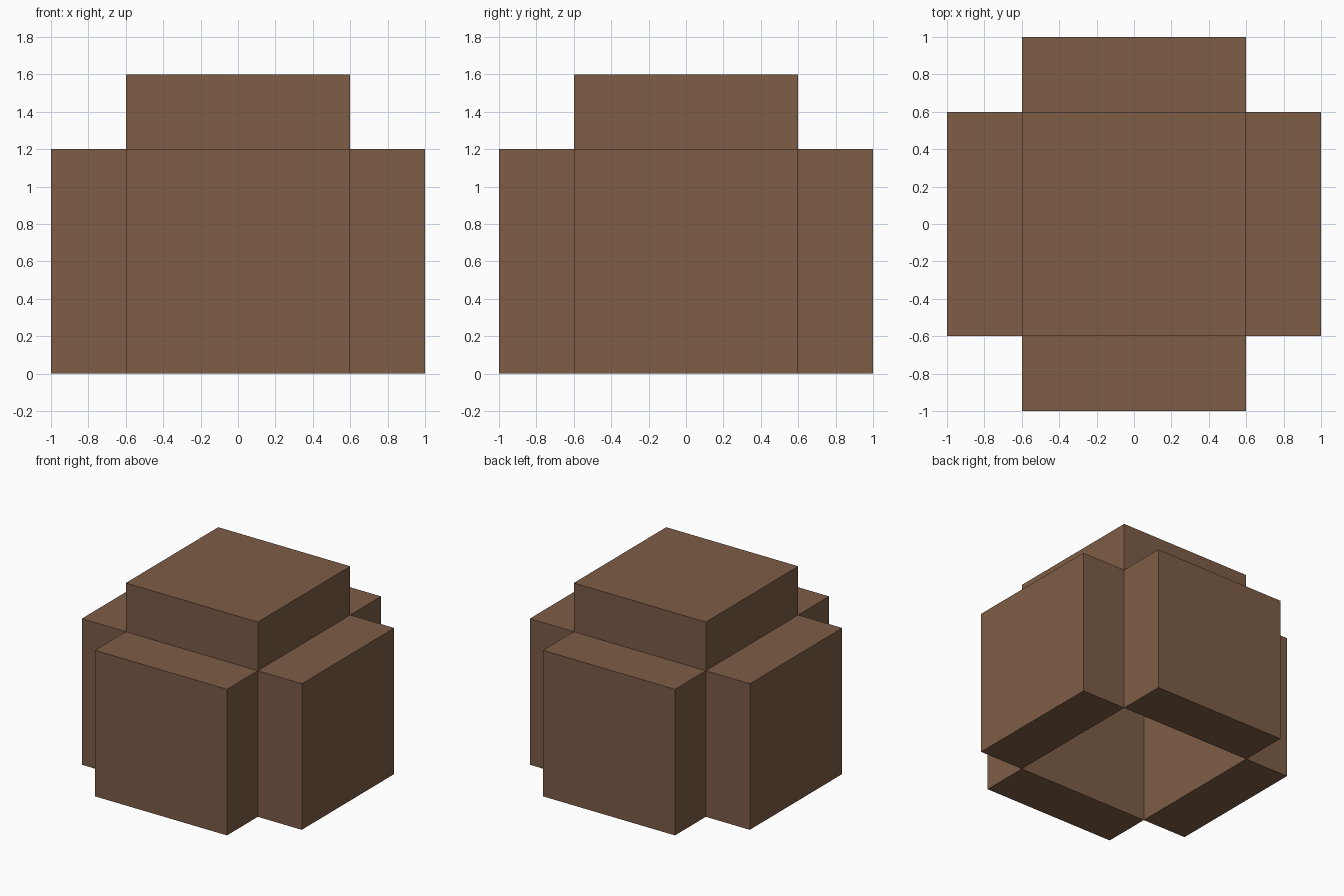
import bpy
import math

cube = bpy.data.objects.get("Cube")
if cube:
    bpy.data.objects.remove(cube, do_unlink=True)

SIDE = 1.2    # width of the square hollow core
THICK = 0.4   # thickness of each slab

brown = bpy.data.materials.new("earth_brown")
brown.use_nodes = True
colour = (0.205, 0.109, 0.061, 1)
brown.diffuse_color = colour
brown.node_tree.nodes["Principled BSDF"].inputs["Base Color"].default_value = colour


def slab(name, location, size):
    """Flat-shaded box with its size applied to the mesh."""
    bpy.ops.mesh.primitive_cube_add(size=1, location=location)
    obj = bpy.context.object
    obj.name = name
    obj.scale = size
    bpy.ops.object.transform_apply(location=False, rotation=False, scale=True)
    obj.data.materials.append(brown)
    return obj


# Four upright slabs around the hollow core, which is open underneath
reach = (SIDE + THICK) / 2
for i, name in enumerate(("left_slab", "back_slab", "right_slab", "front_slab")):
    x, y = round(math.cos(i * math.pi / 2)), round(math.sin(i * math.pi / 2))
    size = (THICK if x else SIDE, THICK if y else SIDE, SIDE)
    slab(name, (x * reach, y * reach, SIDE / 2), size)

# Lid slab closing the core from above
slab("top_slab", (0, 0, SIDE + THICK / 2), (SIDE, SIDE, THICK))
